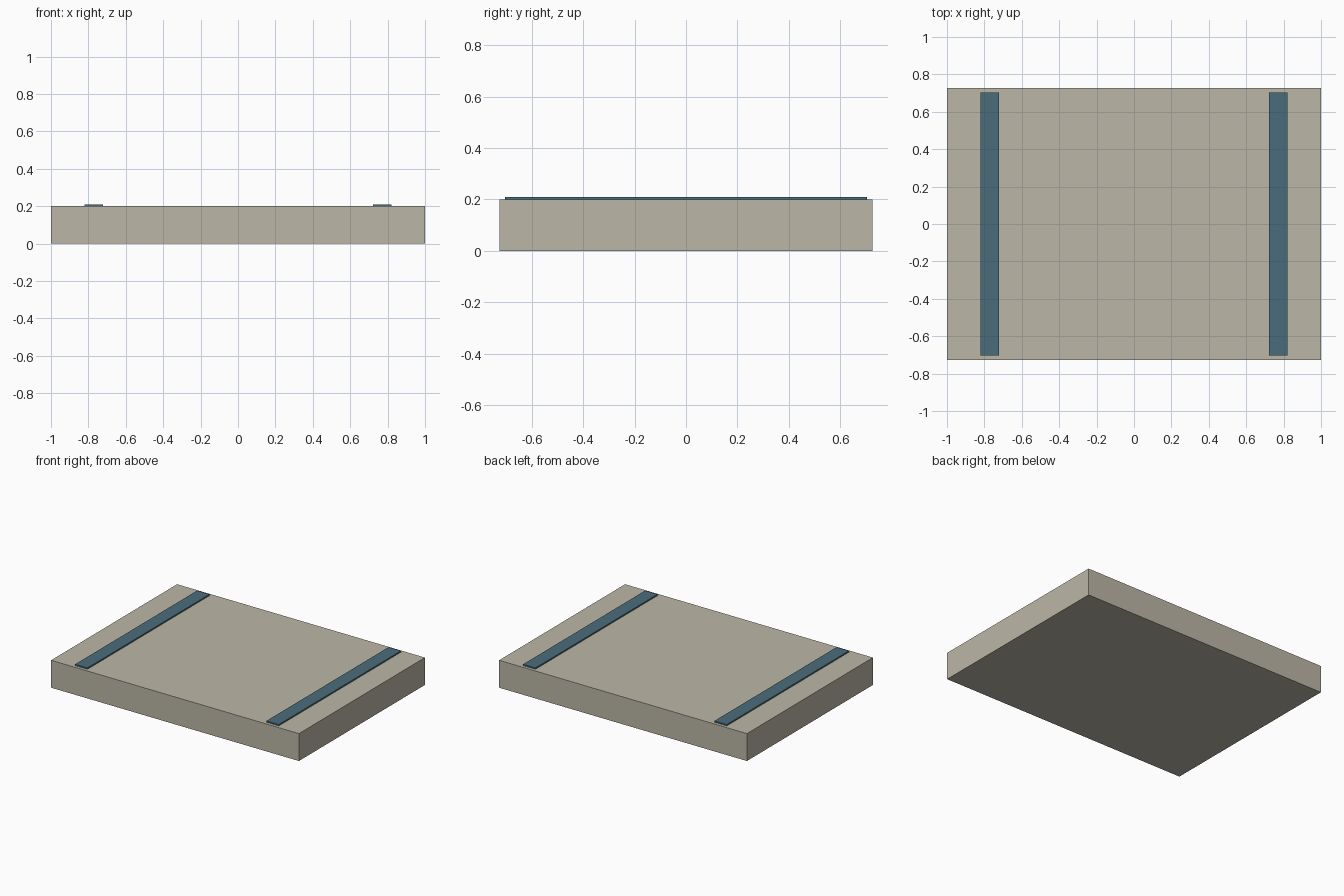
import bpy

if "Cube" in bpy.data.objects:
    bpy.data.objects.remove(bpy.data.objects["Cube"])


def material(name, color):
    mat = bpy.data.materials.new(name)
    mat.diffuse_color = (*color, 1.0)
    mat.use_nodes = True
    mat.node_tree.nodes["Principled BSDF"].inputs["Base Color"].default_value = mat.diffuse_color
    return mat


def box(name, size, center, mat):
    bpy.ops.mesh.primitive_cube_add(size=1, location=center)
    obj = bpy.context.object
    obj.name = name
    obj.scale = size
    bpy.ops.object.transform_apply(location=False, rotation=False, scale=True)
    obj.data.materials.append(mat)
    return obj


beige = material("beige", (0.50, 0.47, 0.38))
teal = material("teal", (0.07, 0.15, 0.20))

# Solid slab
box("slab", (2.0, 1.452, 0.2), (0, 0, 0.1), beige)

# Thin raised strips near both ends
for side, label in ((-1, "left"), (1, "right")):
    box(f"{label}_strip", (0.1, 1.408, 0.01), (side * 0.772, 0, 0.205), teal)
